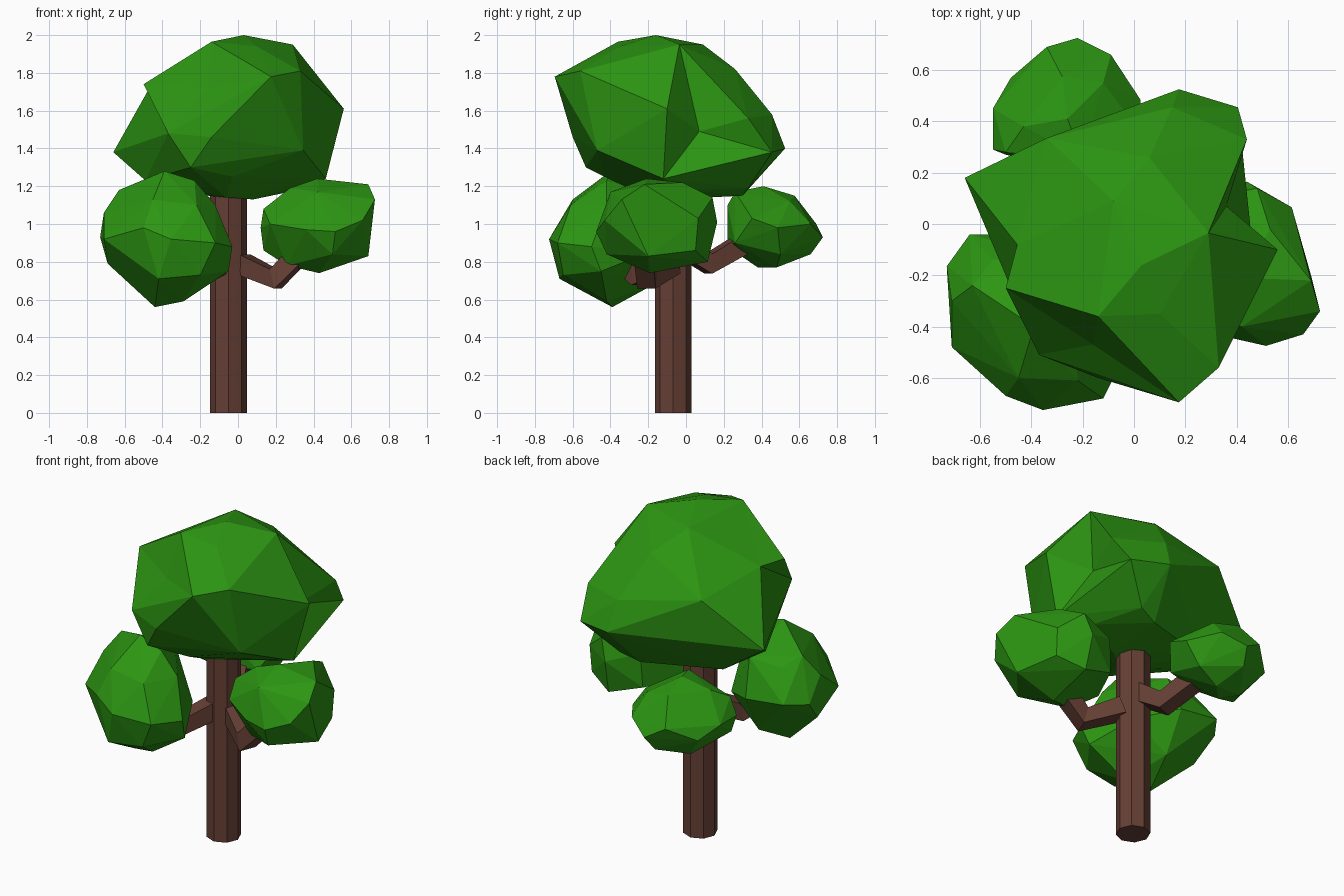
import bpy, bmesh, math
from mathutils import Vector


def material(name, color):
    m = bpy.data.materials.new(name)
    m.diffuse_color = color
    return m


leaf = material("leaf_green", (0.025, 0.30, 0.006, 1))
bark = material("bark_brown", (0.13, 0.05, 0.035, 1))


def foliage(name, points, dents=()):
    """Faceted leaf clump: hull around its corners; dents are (point, outer)
    pairs, hulled at the outer spot and then pulled in to the point."""
    bm = bmesh.new()
    for p in points:
        bm.verts.new(p)
    pulled = [(bm.verts.new(outer), Vector(p)) for p, outer in dents]
    bmesh.ops.convex_hull(bm, input=bm.verts[:])
    for v, p in pulled:
        v.co = p
    loose = [v for v in bm.verts if not v.link_faces]
    bmesh.ops.delete(bm, geom=loose, context='VERTS')
    bmesh.ops.recalc_face_normals(bm, faces=bm.faces[:])
    me = bpy.data.meshes.new(name)
    bm.to_mesh(me)
    bm.free()
    me.materials.append(leaf)
    ob = bpy.data.objects.new(name, me)
    bpy.context.collection.objects.link(ob)
    return ob


def branch(name, path, radius=0.075):
    """Square-section limb swept along a bent path."""
    cu = bpy.data.curves.new(name, 'CURVE')
    cu.dimensions = '3D'
    cu.bevel_depth = radius
    cu.bevel_resolution = 0
    cu.use_fill_caps = True
    sp = cu.splines.new('POLY')
    sp.points.add(len(path) - 1)
    for pt, co in zip(sp.points, path):
        pt.co = (*co, 1)
        pt.tilt = math.radians(45)
    sp.use_smooth = False
    cu.materials.append(bark)
    ob = bpy.data.objects.new(name, cu)
    bpy.context.collection.objects.link(ob)
    return ob


# Eight-sided trunk
bpy.ops.mesh.primitive_cylinder_add(vertices=8, radius=0.097, depth=1.25,
                                    location=(-0.05, -0.068, 0.625))
trunk = bpy.context.object
trunk.name = "trunk"
trunk.data.materials.append(bark)

# Bent branches
branch("right_branch", [(0.02, -0.08, 0.79), (0.20, -0.205, 0.71), (0.38, -0.22, 0.90)])
branch("back_branch", [(-0.06, -0.03, 0.89), (-0.12, 0.12, 0.79), (-0.22, 0.36, 0.93)])
branch("left_branch", [(-0.09, -0.11, 0.80), (-0.20, -0.25, 0.73), (-0.36, -0.38, 0.86)])

# Large leaning crown with a few hollows
foliage("crown", [
    (0.03, -0.16, 2.00), (-0.14, -0.36, 1.965), (0.10, -0.35, 1.94), (0.29, -0.035, 1.95),
    (-0.08, 0.09, 1.95), (0.06, 0.26, 1.82), (0.33, -0.56, 1.81), (0.175, -0.695, 1.78),
    (-0.50, -0.25, 1.74), (-0.34, 0.335, 1.66), (0.56, -0.10, 1.61), (0.44, 0.33, 1.56),
    (0.15, 0.455, 1.58), (0.405, 0.455, 1.38),
    (-0.37, -0.51, 1.48), (-0.14, -0.60, 1.46), (0.175, 0.525, 1.40), (-0.66, 0.18, 1.38),
    (0.465, -0.21, 1.42), (0.345, -0.47, 1.39), (-0.25, -0.53, 1.30), (-0.03, -0.43, 1.25),
    (0.465, -0.12, 1.24), (0.22, 0.33, 1.19), (-0.49, -0.08, 1.23), (-0.36, 0.15, 1.17),
    (-0.06, -0.20, 1.14), (0.08, -0.08, 1.13), (0.10, 0.30, 1.15), (0.32, 0.02, 1.18)],
    dents=[((0.36, 0.07, 1.49), (0.58, 0.15, 1.55)),
           ((-0.455, -0.08, 1.745), (-0.58, -0.10, 1.78)),
           ((-0.16, -0.47, 1.72), (-0.18, -0.54, 1.75))])

# Front left clump
foliage("left_clump", [
    (-0.39, -0.40, 1.28), (-0.23, -0.42, 1.23), (-0.63, -0.24, 1.18), (-0.45, -0.60, 1.13),
    (-0.22, -0.61, 1.10), (-0.12, -0.42, 1.10), (-0.71, -0.30, 1.06), (-0.73, -0.165, 0.93),
    (-0.71, -0.48, 0.92), (-0.64, -0.04, 0.95), (-0.69, -0.30, 0.79), (-0.50, -0.67, 0.98),
    (-0.355, -0.725, 0.92), (-0.12, -0.68, 0.90), (-0.03, -0.50, 0.88), (-0.05, -0.45, 0.75),
    (-0.44, -0.39, 0.56), (-0.29, -0.42, 0.59), (-0.42, -0.67, 0.71), (-0.20, -0.65, 0.73),
    (-0.35, -0.12, 1.14), (-0.38, -0.04, 0.92), (-0.38, -0.17, 0.68), (-0.17, -0.20, 0.85),
    (-0.55, -0.14, 1.12)])

# Right clump
foliage("right_clump", [
    (0.42, -0.21, 1.24), (0.53, -0.02, 1.22), (0.69, -0.22, 1.21), (0.725, -0.34, 1.13),
    (0.42, -0.40, 1.17), (0.275, -0.22, 1.19), (0.66, -0.43, 1.02), (0.515, -0.475, 0.96),
    (0.36, -0.44, 0.97), (0.135, -0.22, 1.08), (0.12, -0.20, 0.98), (0.135, -0.15, 0.86),
    (0.17, -0.33, 1.00), (0.26, -0.25, 0.78), (0.43, -0.19, 0.74), (0.69, -0.20, 0.83),
    (0.50, -0.42, 0.84), (0.615, 0.065, 1.03), (0.48, 0.14, 1.14), (0.44, 0.165, 1.01),
    (0.61, 0.05, 0.86), (0.45, 0.115, 0.80), (0.25, 0.09, 1.08), (0.24, 0.08, 0.87)])

# Back clump
foliage("back_clump", [
    (-0.26, 0.41, 1.20), (-0.20, 0.26, 1.17), (-0.28, 0.575, 1.15), (-0.12, 0.55, 1.12),
    (-0.43, 0.38, 1.15), (-0.34, 0.69, 1.00), (-0.22, 0.725, 0.93), (-0.09, 0.66, 1.00),
    (0.025, 0.485, 0.98), (0.03, 0.35, 1.03), (-0.55, 0.45, 0.99), (-0.55, 0.29, 0.99),
    (-0.50, 0.28, 1.09), (-0.50, 0.27, 0.87), (-0.48, 0.57, 0.92), (-0.25, 0.22, 1.10),
    (-0.28, 0.22, 0.88), (-0.05, 0.26, 0.90), (-0.30, 0.38, 0.77), (-0.37, 0.48, 0.775),
    (-0.20, 0.48, 0.77), (-0.06, 0.50, 0.84), (-0.25, 0.66, 0.84)])
